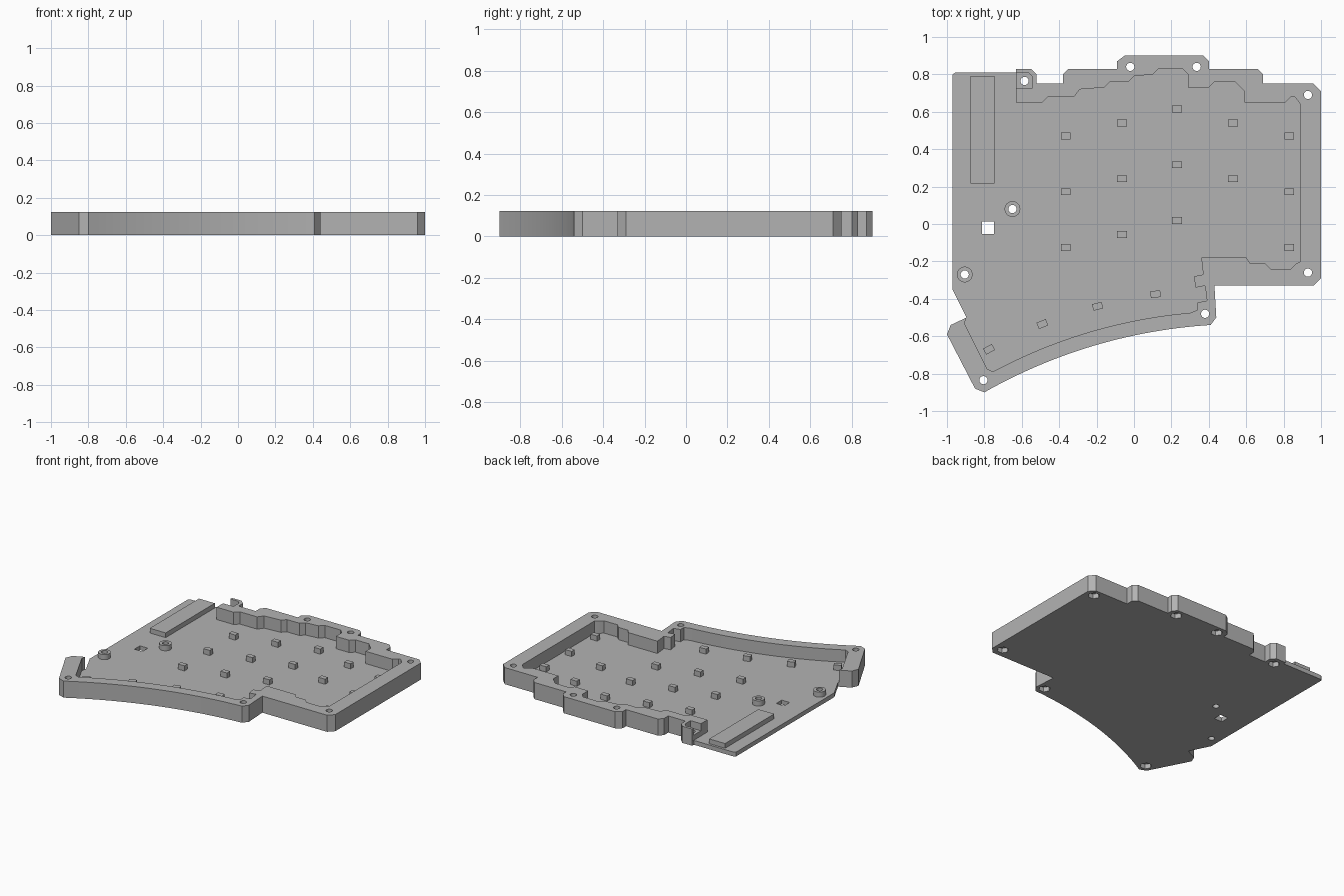
import bpy, bmesh, math
from mathutils import Vector

if "Cube" in bpy.data.objects:
    bpy.data.objects.remove(bpy.data.objects["Cube"], do_unlink=True)

HEIGHT = .123
FLOOR = .032
POST_TOP = .07

# One grey plastic
plastic = bpy.data.materials.new("grey_plastic")
plastic.use_nodes = True
grey = (.45, .45, .45, 1)
plastic.diffuse_color = grey
plastic.node_tree.nodes["Principled BSDF"].inputs["Base Color"].default_value = grey


def prism(name, polygons, bottom, top):
    """Extrude one or more separate outlines into a single object."""
    bm = bmesh.new()
    for polygon in polygons:
        face = bm.faces.new([bm.verts.new((x, y, bottom)) for x, y in polygon])
        result = bmesh.ops.extrude_face_region(bm, geom=[face], use_keep_orig=True)
        raised = [v for v in result["geom"] if isinstance(v, bmesh.types.BMVert)]
        bmesh.ops.translate(bm, verts=raised, vec=(0, 0, top - bottom))
    bmesh.ops.recalc_face_normals(bm, faces=bm.faces)
    mesh = bpy.data.meshes.new(name)
    bm.to_mesh(mesh)
    bm.free()
    mesh.materials.append(plastic)
    obj = bpy.data.objects.new(name, mesh)
    bpy.context.collection.objects.link(obj)
    return obj


def activate(obj):
    bpy.ops.object.select_all(action="DESELECT")
    obj.select_set(True)
    bpy.context.view_layer.objects.active = obj


def cut(target, cutter):
    """Subtract the cutter from the target and discard the cutter."""
    modifier = target.modifiers.new("cut", "BOOLEAN")
    modifier.operation = "DIFFERENCE"
    modifier.solver = "EXACT"
    modifier.object = cutter
    activate(target)
    bpy.ops.object.modifier_apply(modifier=modifier.name)
    bpy.data.objects.remove(cutter, do_unlink=True)


def circle(center, radius, sides):
    return [(center[0] + radius * math.cos(math.tau * i / sides),
             center[1] + radius * math.sin(math.tau * i / sides)) for i in range(sides)]


def rectangle(center, width, depth, degrees=0):
    a = math.radians(degrees)
    corners = [(-width, -depth), (width, -depth), (width, depth), (-width, depth)]
    return [(center[0] + (x * math.cos(a) - y * math.sin(a)) / 2,
             center[1] + (x * math.sin(a) + y * math.cos(a)) / 2) for x, y in corners]


def arc(start, end, sagitta, steps=28):
    """Points strictly between start and end on a shallow upward arc."""
    a, b = Vector(start), Vector(end)
    chord = b - a
    up = Vector((chord.y, -chord.x)).normalized()
    half = chord.length / 2
    radius = (half * half + sagitta * sagitta) / (2 * sagitta)
    center = (a + b) / 2 + up * (sagitta - radius)
    spread = math.asin(half / radius)
    points = []
    for i in range(1, steps):
        t = spread * (2 * i / steps - 1)
        p = center + up * radius * math.cos(t) + chord.normalized() * radius * math.sin(t)
        points.append((p.x, p.y))
    return points


# Outer silhouette, running clockwise from the back right corner of the low plate
front_start, front_end = (.41, -.54), (-.80, -.90)
outline = [
    (-.632, .81), (-.632, .83), (-.55, .83), (-.52, .80), (-.52, .75), (-.38, .75),
    (-.38, .80), (-.35, .83), (-.09, .83), (-.09, .87), (-.05, .90), (.37, .90),
    (.40, .87), (.40, .83), (.66, .83), (.69, .80), (.69, .75), (.96, .75),
    (1, .71), (1, -.29), (.96, -.33), (.43, -.33), (.44, -.50), front_start]
outline += arc(front_start, front_end, .072)
outline += [front_end, (-.85, -.88), (-1, -.59), (-.98, -.54), (-.895, -.50),
            (-.97, -.35), (-.97, .80), (-.955, .81)]

# Inside of the rim, open on the left side of the plan
inner_start, inner_end = (.30, -.475), (-.755, -.79)
cavity = [
    (-.63, .65), (-.49, .65), (-.46, .68), (-.32, .68), (-.29, .72), (-.16, .73),
    (-.13, .76), (-.03, .76), (0, .79), (.10, .80), (.13, .83), (.26, .83),
    (.29, .80), (.29, .73), (.40, .73), (.43, .76), (.54, .76), (.59, .71),
    (.59, .65), (.81, .65), (.84, .68), (.86, .68), (.89, .64), (.89, -.20),
    (.87, -.21), (.84, -.24), (.73, -.24), (.70, -.21), (.62, -.21), (.60, -.18),
    (.36, -.18), (.37, -.27), (.32, -.28), (.33, -.34), (.38, -.33), (.39, -.41),
    (.34, -.42), (.34, -.46), inner_start]
cavity += arc(inner_start, inner_end, .056)
cavity += [inner_end, (-.785, -.775), (-.905, -.535), (-.90, -.505),
           (-.95, -.45), (-1.1, -.45), (-1.1, 1), (-.63, 1)]

# Tray with its rim
tray = prism("tray", [outline], 0, HEIGHT)
cut(tray, prism("cavity_cutter", [cavity], FLOOR, 1))

# Recess round the corner screw, open to the left
recess = [(-.70, .725), (-.545, .725), (-.545, .79), (-.565, .81), (-.70, .81)]
cut(tray, prism("recess_cutter", [recess], POST_TOP, 1))

# Screw holes, nut pockets underneath and the square opening
rim_screws = [(-.02, .84), (.335, .84), (.93, .69), (.93, -.26), (.38, -.48),
              (-.805, -.835), (-.585, .765)]
boss_screws = [(-.65, .08), (-.905, -.27)]
cut(tray, prism("hole_cutter", [circle(p, .022, 24) for p in rim_screws + boss_screws], -1, 1))
cut(tray, prism("nut_cutter", [circle(p, .04, 6) for p in rim_screws], -1, .035))
cut(tray, prism("opening_cutter", [rectangle((-.78, -.02), .065, .065)], -1, 1))

# Hollow screw bosses
parts = [tray]
for index, place in enumerate(boss_screws):
    boss = prism(f"screw_boss_{index}", [circle(place, .042, 32)], FLOOR, POST_TOP)
    cut(boss, prism("boss_cutter", [circle(place, .022, 24)], -1, 1))
    parts.append(boss)

# Raised pad on the left
parts.append(prism("raised_pad", [rectangle((-.81, .505), .13, .575)], FLOOR, .067))

# Support pegs in straight columns, then a fanned row along the curved front
columns = [(-.365, .47, 3), (-.065, .54, 3), (.23, .615, 3), (.53, .54, 2), (.83, .47, 3)]
pegs = [((x, y - .298 * row), 0) for x, y, count in columns for row in range(count)]
pegs += [((.115, -.375), 5), ((-.195, -.44), 14), ((-.49, -.535), 21), ((-.775, -.67), 28)]
for index, (place, angle) in enumerate(pegs):
    parts.append(prism(f"support_peg_{index}", [rectangle(place, .053, .036, angle)],
                       FLOOR, POST_TOP))

# Smooth the curves, keep the corners sharp
for part in parts:
    activate(part)
    bpy.ops.object.shade_smooth_by_angle(angle=math.radians(25))
